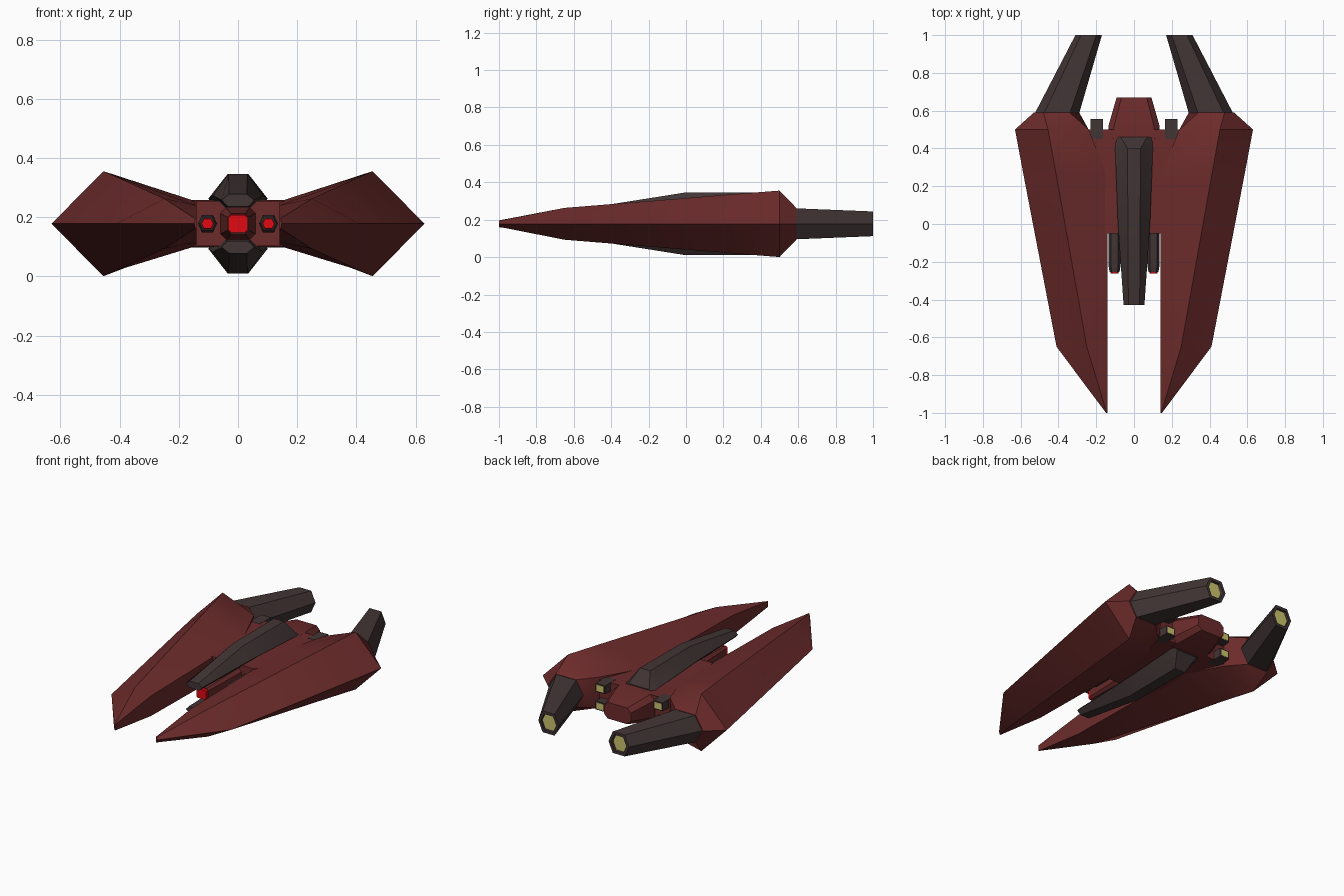
import bpy, bmesh, math

if "Cube" in bpy.data.objects:
    bpy.data.objects.remove(bpy.data.objects["Cube"])

ZC = 0.178  # height of the symmetry plane; all z values below are relative to it


def material(name, rgb):
    m = bpy.data.materials.new(name)
    m.diffuse_color = (*rgb, 1)
    m.use_nodes = True
    m.node_tree.nodes["Principled BSDF"].inputs["Base Color"].default_value = m.diffuse_color
    return m


RED = material("hull_red", (0.15, 0.024, 0.024))
DARK = material("dark_metal", (0.055, 0.036, 0.036))
GLOW = material("thruster_yellow", (0.6, 0.55, 0.15))
LAMP = material("bright_red", (0.75, 0.003, 0.006))


def loft(name, sections, mat, mirror=(False, False, False), angle=35):
    """Skin a list of (y, [(x, z), ...]) sections and cap both ends."""
    bm = bmesh.new()
    rings = [[bm.verts.new((x, y, z)) for x, z in pts] for y, pts in sections]
    n = len(rings[0])
    for a, b in zip(rings, rings[1:]):
        for i in range(n):
            j = (i + 1) % n
            bm.faces.new((a[i], a[j], b[j], b[i]))
    bm.faces.new(rings[0])
    bm.faces.new(rings[-1])
    bmesh.ops.recalc_face_normals(bm, faces=bm.faces)
    me = bpy.data.meshes.new(name)
    bm.to_mesh(me)
    bm.free()
    me.materials.append(mat)
    ob = bpy.data.objects.new(name, me)
    ob.location.z = ZC
    bpy.context.collection.objects.link(ob)
    bpy.ops.object.select_all(action='DESELECT')
    ob.select_set(True)
    bpy.context.view_layer.objects.active = ob
    bpy.ops.object.shade_smooth_by_angle(angle=math.radians(angle))
    if any(mirror):
        ob.modifiers.new("mirror", 'MIRROR').use_axis = mirror
        ob.modifiers["mirror"].use_mirror_merge = False
    return ob


def wing(inner, inner_z, ridge, ridge_z, outer, mid=None):
    mid = inner if mid is None else mid
    return [(inner, inner_z), (ridge, ridge_z), (outer, 0),
            (ridge, -ridge_z), (inner, -inner_z), (mid, 0)]


def hexagon(cx, hw, hh, cz=0):
    f = 0.58 * hw
    return [(cx - f, cz + hh), (cx + f, cz + hh), (cx + hw, cz),
            (cx + f, cz - hh), (cx - f, cz - hh), (cx - hw, cz)]


def box(cx, hw, hh, cz=0):
    return [(cx - hw, cz + hh), (cx + hw, cz + hh), (cx + hw, cz - hh), (cx - hw, cz - hh)]


def octagon(hw, hh, c):
    return [(-hw + c, hh), (hw - c, hh), (hw, hh - c), (hw, c - hh),
            (hw - c, -hh), (c - hw, -hh), (-hw, c - hh), (-hw, hh - c)]


X = (True, False, False)
XZ = (True, False, True)

# Side hulls
loft("side_hull", [
    (-1.0, wing(0.14, 0.018, 0.144, 0.016, 0.148)),
    (-0.65, wing(0.14, 0.062, 0.25, 0.085, 0.41)),
    (0.25, wing(0.14, 0.075, 0.41, 0.158, 0.583)),
    (0.5, wing(0.24, 0.095, 0.455, 0.1775, 0.63)),
    (0.59, hexagon(0.41, 0.12, 0.085))], RED, X)

# Long rear engines with recessed glowing ends
loft("rear_engine", [
    (0.58, hexagon(0.41, 0.118, 0.083)),
    (1.0, hexagon(0.24, 0.07, 0.066)),
    (1.0, hexagon(0.24, 0.052, 0.049)),
    (0.97, hexagon(0.245, 0.05, 0.047))], DARK, X, 50)
loft("engine_glow", [
    (0.968, hexagon(0.245, 0.051, 0.048)),
    (0.985, hexagon(0.242, 0.051, 0.048))], GLOW, X)

# Central body and tapered tail
loft("central_body", [(-0.05, box(0, 0.15, 0.076)),
                      (0.5, box(0, 0.25, 0.08))], RED)
loft("tail_block", [(0.45, octagon(0.14, 0.08, 0.03)),
                    (0.52, octagon(0.135, 0.08, 0.03)),
                    (0.67, octagon(0.092, 0.05, 0.025))], RED)


# Dark spines above and below
def spine(top, top_z, side, side_z, base, base_z):
    return [(-top, top_z), (top, top_z), (side, side_z),
            (base, base_z), (-base, base_z), (-side, side_z)]


loft("spine", [
    (-0.43, spine(0.03, 0.1, 0.055, 0.08, 0.035, 0.058)),
    (0.0, spine(0.032, 0.168, 0.085, 0.095, 0.045, 0.055)),
    (0.4, spine(0.035, 0.168, 0.1, 0.085, 0.05, 0.055)),
    (0.46, spine(0.07, 0.085, 0.095, 0.075, 0.05, 0.055))],
    DARK, (False, False, True))

# Central emitter between the spines
loft("emitter_body", [(-0.04, octagon(0.06, 0.055, 0.02)),
                      (-0.34, octagon(0.036, 0.034, 0.012))], RED)
loft("emitter_lamp", [(-0.33, octagon(0.033, 0.031, 0.008)),
                      (-0.36, octagon(0.032, 0.029, 0.008))], LAMP)

# Forward gun pods with red tips
loft("gun_pod", [(-0.04, hexagon(0.103, 0.032, 0.03)),
                 (-0.22, hexagon(0.103, 0.032, 0.03)),
                 (-0.255, hexagon(0.103, 0.026, 0.022))], DARK, X)
loft("gun_lamp", [(-0.25, hexagon(0.103, 0.022, 0.018)),
                  (-0.262, hexagon(0.103, 0.02, 0.016))], LAMP, X)

# Small stacked thrusters
loft("small_thruster", [(0.45, box(0.197, 0.032, 0.026, 0.055)),
                        (0.555, box(0.197, 0.032, 0.026, 0.055))], DARK, XZ)
loft("small_glow", [(0.54, box(0.197, 0.024, 0.019, 0.055)),
                    (0.557, box(0.197, 0.024, 0.019, 0.055))], GLOW, XZ)
